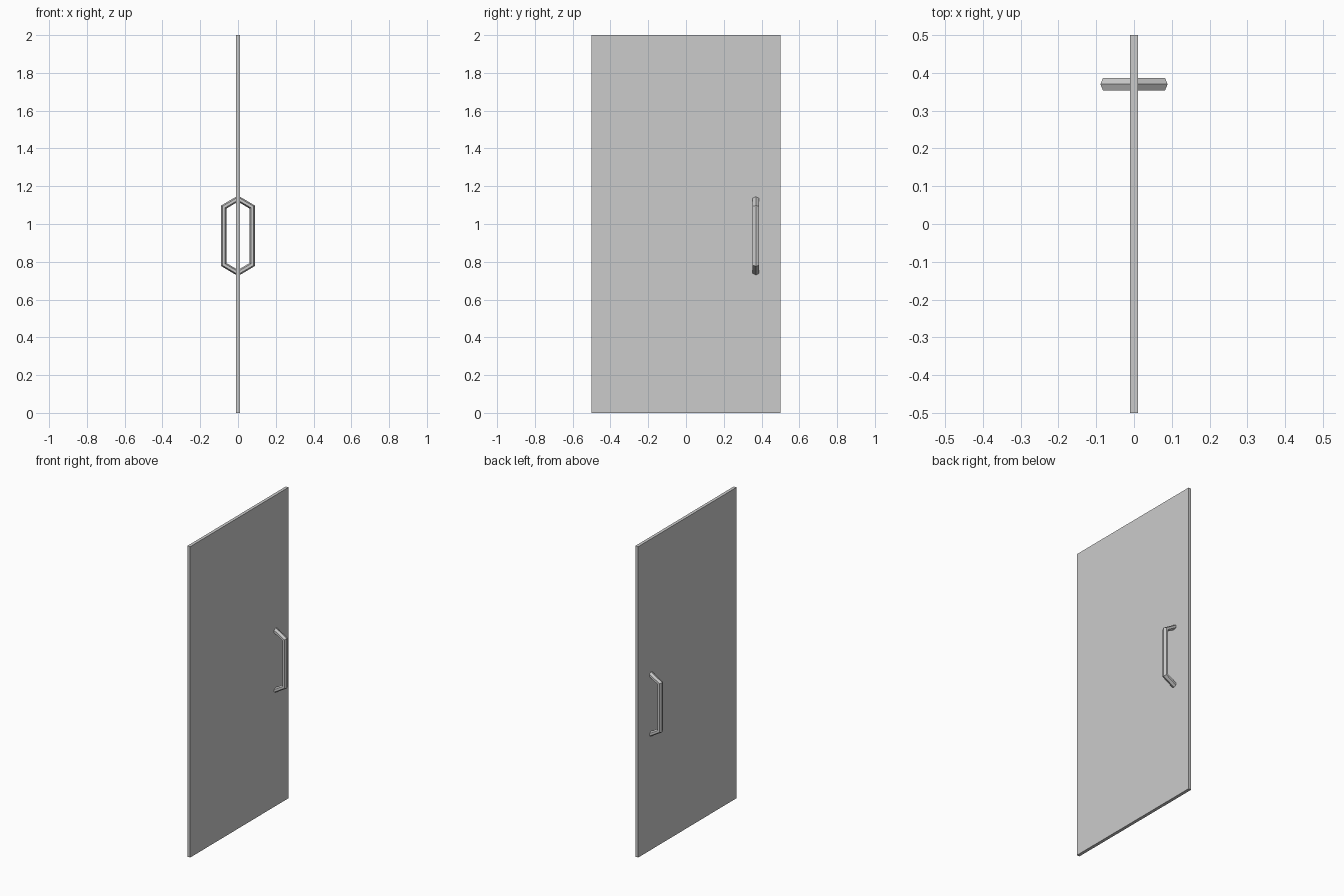
import bpy, bmesh
from math import cos, sin, pi
from mathutils import Vector

if "Cube" in bpy.data.objects:
    bpy.data.objects.remove(bpy.data.objects["Cube"])

# Door panel
bpy.ops.mesh.primitive_cube_add(size=1, location=(0, 0, 1))
panel = bpy.context.object
panel.name = "door_panel"
panel.scale = (0.02, 1.0, 2.0)
bpy.ops.object.transform_apply(location=False, rotation=False, scale=True)


def pull_handle(name, side):
    """Bent bar with a six-sided section, mitred at both corners."""
    y, depth, half_width = 0.37, 0.014, 0.0195
    path = [(0.004, 1.132), (0.075, 1.09), (0.075, 0.785), (0.004, 0.743)]
    pts = [Vector(p) for p in path]
    bm = bmesh.new()
    rings = []
    for i, p in enumerate(pts):
        if i in (0, len(pts) - 1):
            offset = Vector((0, 1 if i == 0 else -1)) * 1.16
        else:
            a = (p - pts[i - 1]).normalized()
            b = (pts[i + 1] - p).normalized()
            na, nb = Vector((-a.y, a.x)), Vector((-b.y, b.x))
            offset = (na + nb) / (1 + na.dot(nb))
        if 0 < i < len(pts) - 1:
            offset = offset
        ring = []
        for k in range(6):
            t = 2 * pi * k / 6
            q = p + offset * depth * cos(t)
            ring.append(bm.verts.new((side * q.x, y + half_width * sin(t), q.y)))
        rings.append(ring)
    for r0, r1 in zip(rings, rings[1:]):
        for k in range(6):
            n = (k + 1) % 6
            bm.faces.new((r0[k], r0[n], r1[n], r1[k]))
    bm.faces.new(rings[0])
    bm.faces.new(rings[-1])
    bmesh.ops.recalc_face_normals(bm, faces=bm.faces)
    mesh = bpy.data.meshes.new(name)
    bm.to_mesh(mesh)
    bm.free()
    obj = bpy.data.objects.new(name, mesh)
    bpy.context.collection.objects.link(obj)


# One pull handle on each face of the door
pull_handle("right_handle", 1)
pull_handle("left_handle", -1)
